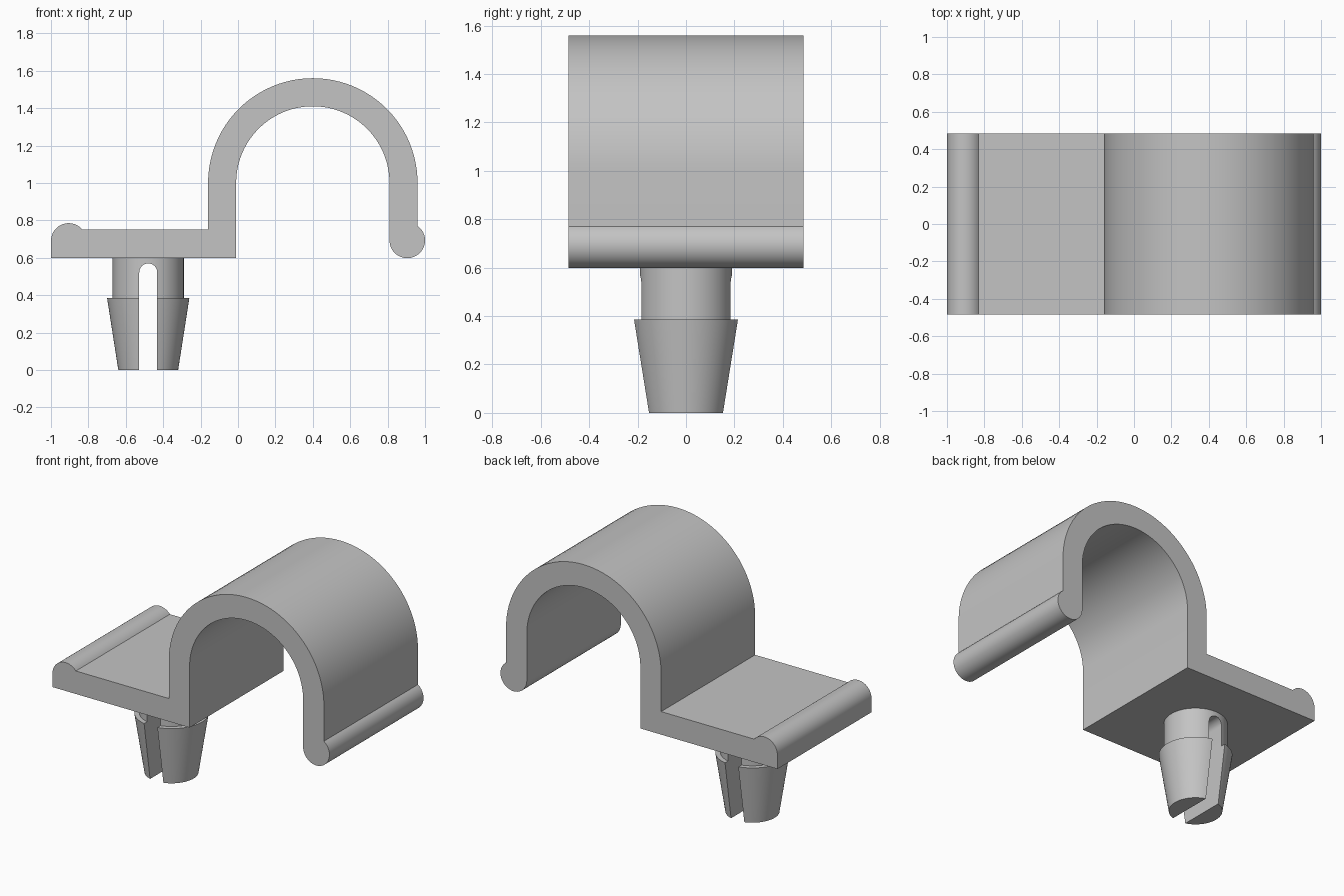
import bpy, bmesh
from math import pi, sin, cos, acos, asin, radians

cube = bpy.data.objects.get("Cube")
if cube:
    bpy.data.objects.remove(cube, do_unlink=True)

grey = bpy.data.materials.new("light grey plastic")
grey.use_nodes = True
COLOUR = (0.55, 0.55, 0.55, 1)
grey.diffuse_color = COLOUR
grey.node_tree.nodes["Principled BSDF"].inputs["Base Color"].default_value = COLOUR


def arc(cx, cz, r, start, end, steps):
    """Points along an arc in the x-z plane, angles in radians."""
    angles = [start + (end - start) * i / steps for i in range(steps + 1)]
    return [(cx + r * cos(a), cz + r * sin(a)) for a in angles]


def finish(name, bm):
    bmesh.ops.recalc_face_normals(bm, faces=bm.faces)
    mesh = bpy.data.meshes.new(name)
    bm.to_mesh(mesh)
    bm.free()
    mesh.materials.append(grey)
    obj = bpy.data.objects.new(name, mesh)
    bpy.context.collection.objects.link(obj)
    return obj


def extrude_profile(name, points, half_depth):
    """Closed x-z outline swept along y."""
    bm = bmesh.new()
    face = bm.faces.new([bm.verts.new((x, -half_depth, z)) for x, z in points])
    swept = bmesh.ops.extrude_face_region(bm, geom=[face])["geom"]
    verts = [v for v in swept if isinstance(v, bmesh.types.BMVert)]
    bmesh.ops.translate(bm, verts=verts, vec=(0, 2 * half_depth, 0))
    return finish(name, bm)


def lathe(name, points, x, segments):
    """Radius-height outline spun about a vertical axis."""
    bm = bmesh.new()
    verts = [bm.verts.new((r, 0, z)) for r, z in points]
    edges = [bm.edges.new(pair) for pair in zip(verts, verts[1:])]
    bmesh.ops.spin(bm, geom=verts + edges, axis=(0, 0, 1), cent=(0, 0, 0),
                   angle=2 * pi, steps=segments, use_duplicate=False)
    bmesh.ops.remove_doubles(bm, verts=bm.verts, dist=1e-4)
    bmesh.ops.translate(bm, verts=bm.verts, vec=(x, 0, 0))
    return finish(name, bm)


def smooth(obj):
    bpy.ops.object.select_all(action="DESELECT")
    obj.select_set(True)
    bpy.context.view_layer.objects.active = obj
    bpy.ops.object.shade_smooth_by_angle(angle=radians(30))


BASE, PLATE_TOP, DEPTH = 0.6, 0.75, 0.485
ARCH_X, ARCH_Z, OUTER, INNER = 0.4, 1.0, 0.56, 0.41
BEAD_X, BEAD_R = 0.905, 0.095
BEAD_Z = BASE + BEAD_R

# Clip body: base plate with edge bead, arch, and rounded lip on the free leg
rim = asin((PLATE_TOP - BEAD_Z + 0.005) / BEAD_R)
lip = acos((ARCH_X + OUTER - BEAD_X) / BEAD_R)
outline = [(-1, BASE), (ARCH_X - INNER, BASE)]
outline += arc(ARCH_X, ARCH_Z, INNER, pi, 0, 48)
outline += arc(BEAD_X, BEAD_Z - 0.002, BEAD_R, -pi, lip, 32)
outline += arc(ARCH_X, ARCH_Z, OUTER, 0, pi, 48)
outline += [(ARCH_X - OUTER, PLATE_TOP)]
outline += arc(-BEAD_X, PLATE_TOP - 0.06, BEAD_R, rim, pi, 20)
smooth(extrude_profile("clip_body", outline, DEPTH))

# Push-in peg: neck above a tapered barb
PEG_X = -0.48
peg = lathe("split_peg", [(0, 0), (0.16, 0), (0.22, 0.385), (0.19, 0.385),
                          (0.19, BASE), (0, BASE)], PEG_X, 64)

# Round-topped slot splitting the peg into two prongs
SLOT_R = 0.048
slot = [(PEG_X - SLOT_R, -0.1), (PEG_X + SLOT_R, -0.1)]
slot += arc(PEG_X, 0.57 - SLOT_R, SLOT_R, 0, pi, 16)
cutter = extrude_profile("slot_cutter", slot, 0.4)
cutter.hide_render = True
cut = peg.modifiers.new("slot", "BOOLEAN")
cut.operation = "DIFFERENCE"
cut.solver = "EXACT"
cut.object = cutter
bpy.context.view_layer.objects.active = peg
bpy.ops.object.modifier_apply(modifier=cut.name)
bpy.data.objects.remove(cutter, do_unlink=True)
smooth(peg)
